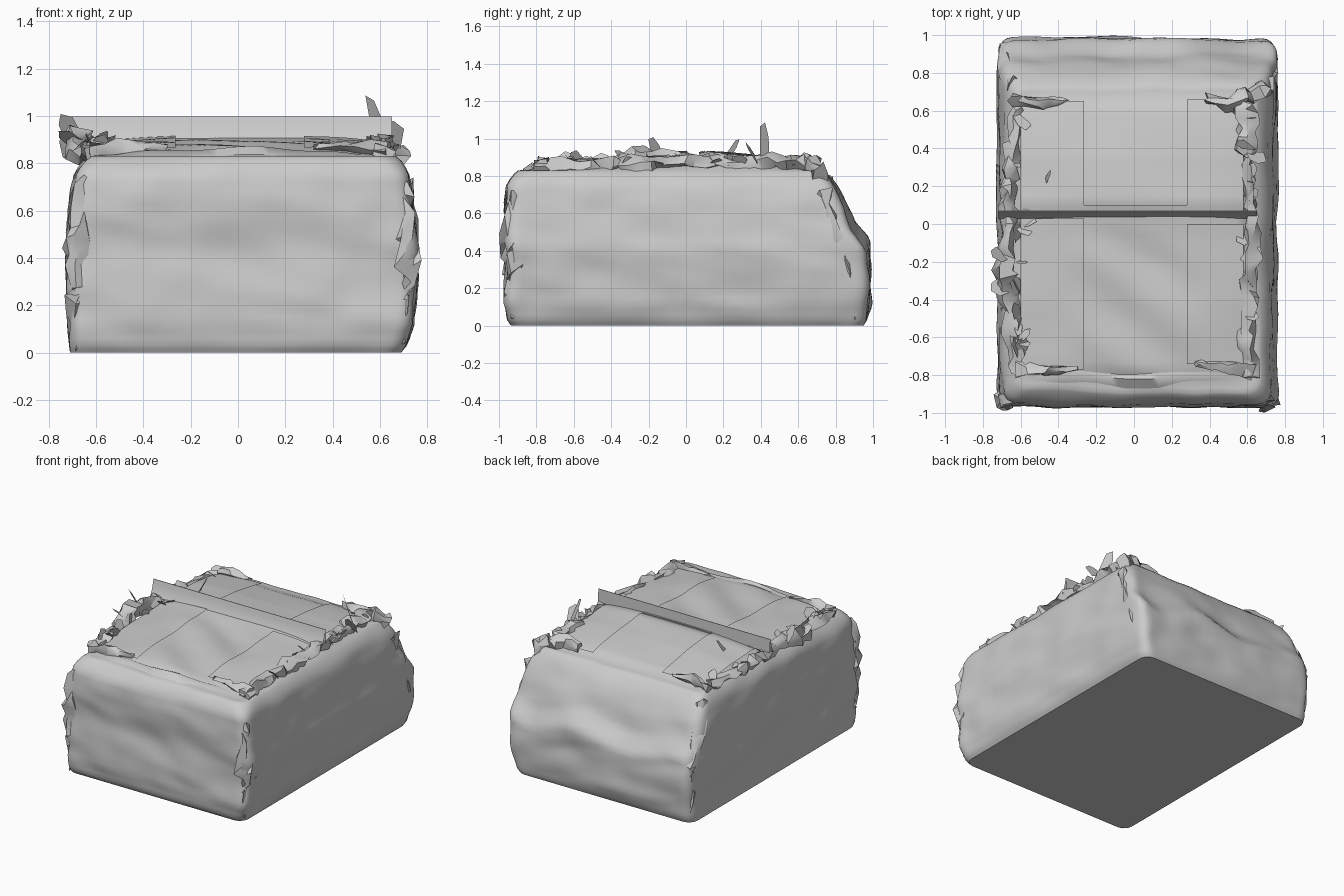
import bpy, math, random
from mathutils import Vector, noise

if "Cube" in bpy.data.objects:
    bpy.data.objects.remove(bpy.data.objects["Cube"])

random.seed(7)


def lerp_table(table, t):
    """Piecewise-linear lookup; first column is the key."""
    if t <= table[0][0]:
        return table[0][1:]
    for a, b in zip(table, table[1:]):
        if t <= b[0]:
            f = (t - a[0]) / (b[0] - a[0])
            return tuple(p + (q - p) * f for p, q in zip(a[1:], b[1:]))
    return table[-1][1:]


def make(name, verts, faces, smooth=None):
    me = bpy.data.meshes.new(name)
    me.from_pydata([tuple(v) for v in verts], [], faces)
    me.update()
    ob = bpy.data.objects.new(name, me)
    bpy.context.collection.objects.link(ob)
    if smooth:
        bpy.ops.object.select_all(action='DESELECT')
        ob.select_set(True)
        bpy.context.view_layer.objects.active = ob
        bpy.ops.object.shade_smooth_by_angle(angle=math.radians(smooth))
    return ob


def grid_faces(rows, cols, closed=False):
    n = cols if closed else cols - 1
    return [(r * cols + c, r * cols + (c + 1) % cols,
             (r + 1) * cols + (c + 1) % cols, (r + 1) * cols + c)
            for r in range(rows - 1) for c in range(n)]


# height, left, right, front, back of the wrapped load
SIDES = [(0.0, -.71, .69, -.935, .95), (.03, -.712, .71, -.955, .965),
         (.12, -.715, .74, -.972, .98), (.30, -.72, .755, -.96, .985),
         (.42, -.72, .76, -.958, .975), (.53, -.715, .75, -.96, .89),
         (.65, -.705, .735, -.965, .855), (.75, -.69, .715, -.95, .80),
         (.80, -.665, .69, -.92, .765), (.83, -.63, .655, -.88, .73)]
# height of the top sheet along y
TOP = [(-.9, .83), (-.75, .86), (-.4, .885), (-.08, .895), (.05, .905),
       (.12, .92), (.35, .905), (.6, .865), (.74, .83)]


def top_z(x, y):
    fold = noise.noise(Vector((x * 1.5 + y * 2, y * 2.2 - x, 3))) * .012
    if y < 0:    # diagonal fold in the front half
        fold += .012 * math.sin((x + y * 1.3) * 11) * max(0, 1 - (x / .4) ** 2) * min(1, -y * 5)
    return lerp_table(TOP, y)[0] + fold - .03 * (abs(x) / .65) ** 4


def ring(z, n=36, r=.07):
    l, rt, f, b = lerp_table(SIDES, z)
    corners = [(l, f), (rt, f), (rt, b), (l, b)]
    out = []
    for k in range(4):
        (ax, ay), (bx, by) = corners[k], corners[(k + 1) % 4]
        for i in range(n):
            t = .5 - .5 * math.cos(math.pi * i / n)      # denser at corners
            p = Vector((ax + (bx - ax) * t, ay + (by - ay) * t, z))
            c = Vector((min(max(p.x, l + r), rt - r),
                        min(max(p.y, f + r), b - r), z))
            d = (p - c).normalized()
            q = c + d * r
            if q.y > .5:   # uneven ledge across the back
                zz = z + .09 * noise.noise(Vector((q.x * 2.6, 4, 1))) * min(1, max(0, .8 - z) / .2, z / .2)
                q.y += lerp_table(SIDES, zz)[3] - b
            w = min(1, z / .1)
            s = noise.noise(Vector((q.x * 2 + q.y * 2.5, q.y - z, z * 5 + q.y * 2)))
            s += .6 * noise.noise(q * 6)
            s += .35 * noise.noise(Vector(((q.x + q.y) * 4 + z * 6, z * 9, 2)))
            q += d * (.017 * s * w)
            out.append(q)
    return out


# Wrapped body: side rings, then shrinking rings over the top
levels = [.0, .015, .03] + [.06 + .03 * i for i in range(25)] + [.81, .82, .83]
verts = []
for z in levels:
    verts += ring(z)
rim = ring(.83)
n = len(rim)
centre = Vector((.01, -.06, 0))
CAP = 32
for i in range(1, CAP + 1):
    s = 1 - .995 * i / CAP
    w = min(1, (1 - s) / .14)
    for p in rim:
        x, y = centre.x + (p.x - centre.x) * s, centre.y + (p.y - centre.y) * s
        verts.append(Vector((x, y, .83 * (1 - w) + top_z(x, y) * w)))
faces = grid_faces(len(levels) + CAP, n, True)
last = (len(levels) + CAP - 1) * n
faces.append(tuple(range(last, last + n)))
make("wrapped_body", verts, faces, 60)
make("flat_base", ring(0), [tuple(reversed(range(n)))])

# Raised seam across the top: steep front face and narrow lip
N = 40
v = []
for y, z in [(.03, .89), (.05, .93), (.06, .97), (.066, .997), (.070, .997), (.072, .90)]:
    for i in range(N + 1):
        v.append((-.72 + 1.37 * i / N, y, z))
make("top_seam", v, grid_faces(6, N + 1), 50)


# Flat overlapping strips on the top
def strip(name, x0, x1, y0, y1, lift=.012):
    a, b = 10, 22
    v = []
    for j in range(b + 1):
        for i in range(a + 1):
            x, y = x0 + (x1 - x0) * i / a, y0 + (y1 - y0) * j / b
            v.append((x, y, top_z(x, y) + lift))
    make(name, v, grid_faces(b + 1, a + 1), 40)


strip("strip_front_left", -.60, -.265, -.77, .03)
strip("strip_front_right", .28, .58, -.74, .0)
strip("strip_back_left", -.60, -.265, .07, .65)
strip("strip_back_right", .28, .58, .07, .66)
strip("back_overlap", -.265, .28, .07, .10, .015)


# Crumpled edge gathers: jagged tubes along a path of (x, y, z, radius)
def crumple(name, path, step=.045, sides=6, jag=.55):
    v, rows = [], 0
    for a, b in zip(path, path[1:]):
        A, B = Vector(a[:3]), Vector(b[:3])
        q = (B - A).to_track_quat('Z', 'Y')
        cnt = max(2, int((B - A).length / step))
        for i in range(cnt):
            t = i / cnt
            r = a[3] + (b[3] - a[3]) * t
            for k in range(sides):
                ang = 2 * math.pi * k / sides + random.uniform(-.4, .4)
                rr = r * random.uniform(1 - jag, 1 + jag)
                off = Vector((math.cos(ang) * rr, math.sin(ang) * rr,
                              random.uniform(-.5, .5) * step))
                v.append(A.lerp(B, t) + q @ off)
            rows += 1
    f = grid_faces(rows, sides, True)
    f += [tuple(range(sides)), tuple(range((rows - 1) * sides, rows * sides))]
    make(name, v, f, 40)


crumple("left_top_gather", [(-.61, -.78, .83, .05), (-.64, -.5, .85, .045),
        (-.68, -.33, .87, .06), (-.68, -.12, .90, .055), (-.66, .0, .88, .04),
        (-.66, .25, .86, .045), (-.64, .45, .85, .035), (-.61, .66, .84, .04)])
crumple("right_top_gather", [(.60, -.80, .83, .05), (.60, -.5, .85, .05),
        (.61, -.2, .87, .05), (.62, .05, .88, .035), (.60, .3, .87, .035),
        (.59, .5, .88, .055), (.58, .68, .85, .05)])
crumple("left_front_gather", [(-.61, -.77, .84, .05), (-.5, -.78, .865, .03), (-.27, -.76, .87, .01)])
crumple("right_front_gather", [(.62, -.76, .84, .05), (.45, -.75, .865, .025), (.28, -.73, .87, .01)])
crumple("left_back_gather", [(-.65, .66, .84, .035), (-.5, .64, .875, .03), (-.32, .655, .865, .01)])
crumple("right_back_gather", [(.70, .72, .82, .045), (.5, .64, .885, .05), (.33, .67, .865, .02)])
crumple("front_left_corner", [(-.68, -.92, .03, .02), (-.69, -.93, .3, .04),
        (-.68, -.93, .6, .045), (-.62, -.87, .8, .045)], .06)
crumple("front_right_corner", [(.68, -.92, .03, .02), (.71, -.93, .3, .05),
        (.71, -.93, .48, .055), (.69, -.93, .65, .04), (.64, -.87, .8, .04)], .06)
crumple("back_left_corner", [(-.68, .93, .06, .02), (-.69, .93, .4, .035),
        (-.67, .82, .6, .04), (-.62, .70, .82, .045)], .06)
crumple("back_right_corner", [(.69, .90, .06, .02), (.73, .85, .35, .035),
        (.72, .78, .55, .035), (.70, .72, .78, .05)], .06)

# Long flattened fold along the front of the top sheet
v = []
for j in range(25):
    t = j / 24
    x, y = -.52 + 1.04 * t, -.81 + .012 * math.sin(t * 9)
    z = top_z(x, y)
    h = .015 * math.sin(math.pi * t)
    v += [(x, y - .05, z - .02), (x, y, z + h), (x, y + .05, z - .01)]
make("front_top_fold", v, [f[::-1] for f in grid_faces(25, 3)], 60)


# Loose torn flaps standing off the edges
def flaps(name, spots):
    v, f = [], []
    for x, y, z, dx, dy, dz, w in spots:
        p, d = Vector((x, y, z)), Vector((dx, dy, dz))
        s = d.cross(Vector((.3, .5, .8))).normalized() * w
        k = len(v)
        v += [p - s, p + s, p + d * .6 + s * 1.1, p + d + s * .5, p + d * .85 - s * .6]
        f += [(k, k + 1, k + 2), (k, k + 2, k + 4), (k + 2, k + 3, k + 4)]
    make(name, v, f)


spots = [(.62, .42, .90, -.07, -.01, .19, .035), (.64, .38, .88, .04, -.06, .09, .05),
         (-.69, -.15, .90, -.04, -.04, .11, .05), (-.68, -.32, .88, -.06, -.05, .06, .05),
         (-.47, .22, .90, .03, .06, .10, .015)]
for i in range(26):
    side = random.choice((-1, 1))
    y = random.uniform(-.75, .62)
    spots.append((side * .61, y, .86, -side * random.uniform(-.05, .1),
                  random.uniform(-.09, .09), random.uniform(.03, .07),
                  random.uniform(.02, .045)))
flaps("torn_flaps", spots)
